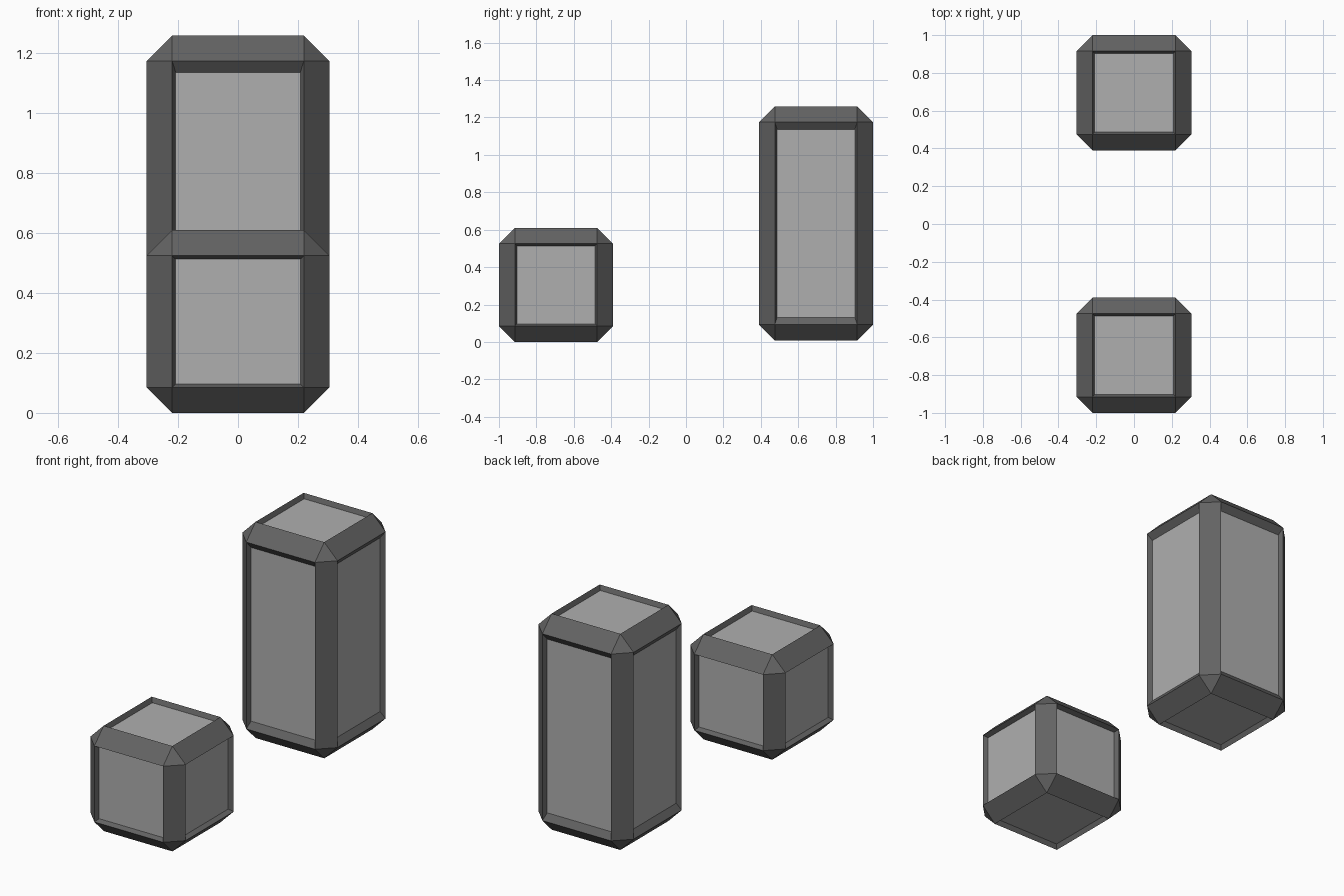
import bpy, bmesh
from mathutils import Vector

if "Cube" in bpy.data.objects:
    bpy.data.objects.remove(bpy.data.objects["Cube"])

CHAMFER = 0.085
DEPTH = 0.027


def paint(name, grey):
    mat = bpy.data.materials.new(name)
    mat.diffuse_color = (grey, grey, grey, 1)
    mat.use_nodes = True
    mat.node_tree.nodes["Principled BSDF"].inputs["Base Color"].default_value = mat.diffuse_color
    return mat


RIM = paint("dark_rim", 0.125)
PANEL = paint("grey_panel", 0.43)


def panelled_block(name, y, z0, z1, inner_z):
    """Chamfered block with a sunken panel on each of its six sides."""
    h = (z1 - z0) / 2
    half = Vector((0.305, 0.305, h))
    bm = bmesh.new()
    bmesh.ops.create_cube(bm, size=2)
    for v in bm.verts:
        v.co = Vector(a * b for a, b in zip(v.co, half))
    bmesh.ops.bevel(bm, geom=bm.edges[:], offset=CHAMFER, segments=1,
                    profile=0.5, affect='EDGES')
    bm.normal_update()

    # sunken panels: shrink each flat side and push it inwards
    flats = [f for f in bm.faces if max(abs(c) for c in f.normal) > 0.99]
    inner = Vector((0.208, 0.208, inner_z))
    for f in flats:
        n = f.normal.copy()
        bmesh.ops.inset_individual(bm, faces=[f], thickness=0.01)
        f.material_index = 1
        for v in f.verts:
            for i in range(3):
                if abs(n[i]) < 0.5:
                    v.co[i] = inner[i] if v.co[i] > 0 else -inner[i]
            v.co -= n * DEPTH
    bmesh.ops.recalc_face_normals(bm, faces=bm.faces[:])

    mesh = bpy.data.meshes.new(name)
    bm.to_mesh(mesh)
    bm.free()
    mesh.materials.append(RIM)
    mesh.materials.append(PANEL)
    ob = bpy.data.objects.new(name, mesh)
    ob.location = (0, y, z0 + h)
    bpy.context.collection.objects.link(ob)
    return ob


# short block in front, tall block behind
panelled_block("short_block", -0.695, 0.0, 0.61, 0.208)
panelled_block("tall_block", 0.695, 0.008, 1.26, 0.503)
